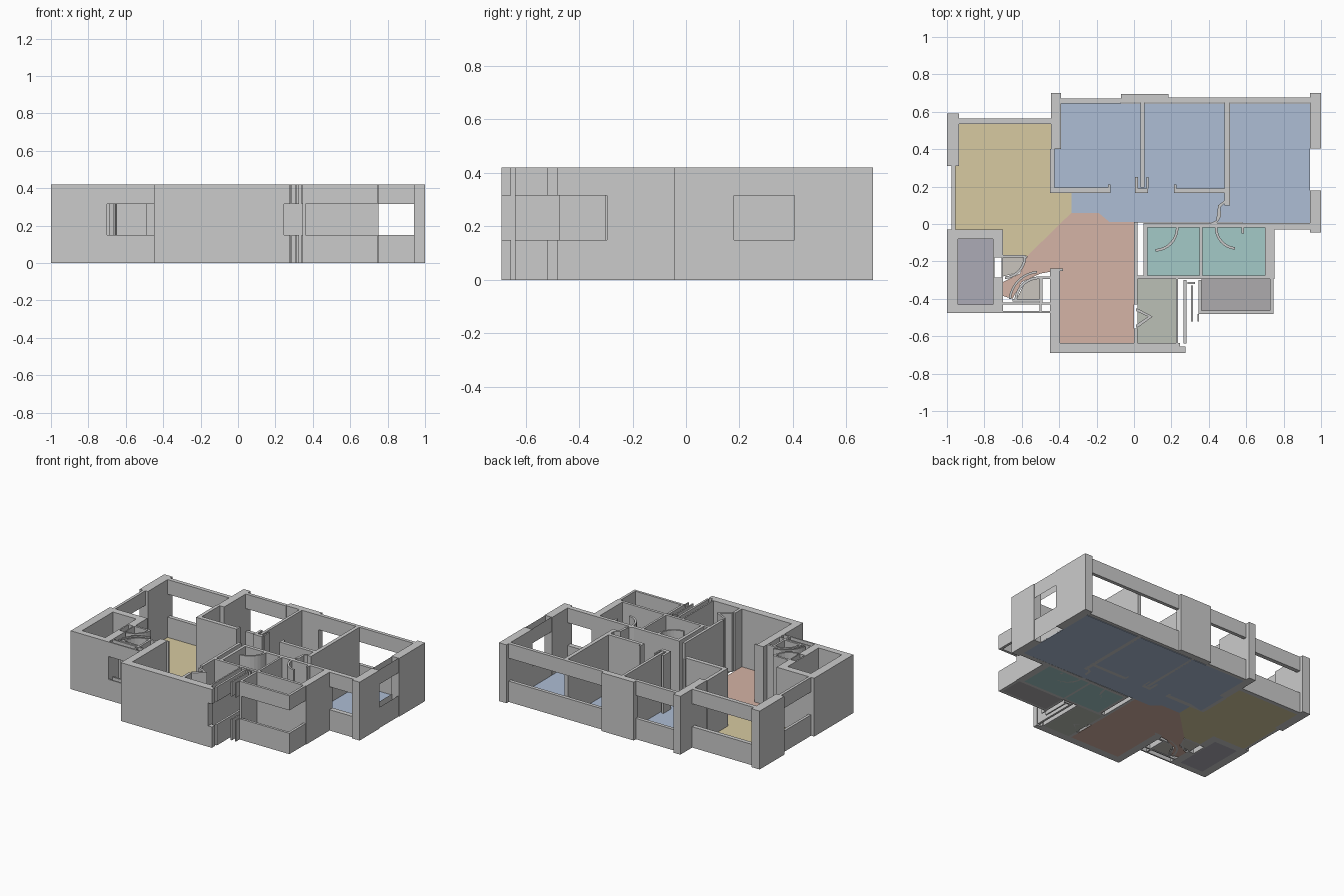
import bpy, bmesh
from math import sin, cos, radians

H, SILL, HEAD = 0.42, 0.15, 0.315   # wall height, window bottom and top


def prism(bm, pts, z0, z1, caps=True):
    """Extrude a plan outline between two heights."""
    lo = [bm.verts.new((x, y, z0)) for x, y in pts]
    hi = [bm.verts.new((x, y, z1)) for x, y in pts]
    n = len(pts)
    for i in range(n):
        j = (i + 1) % n
        bm.faces.new((lo[i], lo[j], hi[j], hi[i]))
    if caps:
        bm.faces.new(lo[::-1])
        bm.faces.new(hi)


def rect(x0, y0, x1, y1):
    return [(x0, y0), (x1, y0), (x1, y1), (x0, y1)]


def finish(name, bm, color=None):
    bmesh.ops.recalc_face_normals(bm, faces=bm.faces)
    me = bpy.data.meshes.new(name)
    bm.to_mesh(me)
    bm.free()
    ob = bpy.data.objects.new(name, me)
    bpy.context.collection.objects.link(ob)
    if color:
        mat = bpy.data.materials.new(name + "_color")
        mat.diffuse_color = [(c / 255) ** 2.2 for c in color] + [1]
        me.materials.append(mat)
    return ob


def walls(name, boxes, caps=True):
    bm = bmesh.new()
    for b in boxes:
        prism(bm, rect(*b), 0, H, caps)
    finish(name, bm)


def windows(name, boxes, caps=True):
    bm = bmesh.new()
    for b in boxes:
        prism(bm, rect(*b), 0, SILL, caps)
        prism(bm, rect(*b), HEAD, H, caps)
    finish(name, bm)


def arc_door(name, cx, cy, r, a0, a1, t=0.014, n=8):
    """Curved door sweep, full height."""
    ang = [radians(a0 + (a1 - a0) * i / n) for i in range(n + 1)]
    pts = [(cx + r * cos(a), cy + r * sin(a)) for a in ang]
    pts += [(cx + (r - t) * cos(a), cy + (r - t) * sin(a)) for a in ang[::-1]]
    bm = bmesh.new()
    prism(bm, pts, 0, H)
    finish(name, bm)


def floor(name, pts, color):
    bm = bmesh.new()
    prism(bm, pts, 0, 0.004)
    finish(name, bm, color)


# Thick outer walls and piers
walls("outer_walls", [
    (-1, 0.31, -0.935, 0.59), (-0.445, 0.40, -0.39, 0.70),
    (-0.07, 0.65, 0.185, 0.695), (0.94, 0.405, 1, 0.70), (0.94, -0.045, 1, 0.18),
    (-0.45, -0.69, -0.395, -0.245), (-0.395, -0.69, 0.245, -0.635),
    (0.70, -0.295, 0.75, -0.005)])

# Store room block at the left
walls("store_walls", [
    (-1, -0.475, -0.94, -0.03), (-0.94, -0.08, -0.70, -0.03),
    (-0.94, -0.475, -0.70, -0.43), (-0.755, -0.18, -0.70, -0.08),
    (-0.755, -0.43, -0.70, -0.285), (-0.755, -0.285, -0.745, -0.18),
    (-0.708, -0.285, -0.70, -0.18)])

# Thin partitions between rooms
walls("partitions", [
    (-0.45, 0.165, -0.425, 0.40), (-0.425, 0.165, -0.13, 0.195),
    (-0.138, 0.165, -0.126, 0.21),
    (0.035, 0.195, 0.055, 0.65), (0.005, 0.165, 0.075, 0.19),
    (0.005, 0.19, 0.022, 0.25), (0.068, 0.19, 0.078, 0.25),
    (0.22, 0.165, 0.49, 0.19), (0.215, 0.165, 0.228, 0.21),
    (0.485, 0.10, 0.512, 0.65),
    (0.00, -0.43, 0.02, 0.01), (0.00, -0.635, 0.02, -0.56),
    (0.05, -0.275, 0.072, 0), (0.02, -0.295, 0.70, -0.275),
    (0.05, -0.02, 0.75, 0.005), (0.35, -0.275, 0.365, -0.02),
    (0.345, -0.30, 0.362, -0.475), (0.575, -0.05, 0.588, -0.02),
    (0.225, -0.635, 0.235, -0.295)])

# Window walls: low sill band and upper lintel band
windows("window_walls", [
    (-0.935, 0.535, -0.445, 0.565), (-0.975, -0.03, -0.955, 0.31),
    (-0.39, 0.645, -0.07, 0.67), (0.185, 0.65, 0.94, 0.675),
    (0.75, -0.03, 0.94, 0.005)])
windows("balcony_parapet", [
    (0.345, -0.48, 0.74, -0.462), (0.727, -0.48, 0.745, -0.295)])
windows("entry_slats", [
    (0.245, -0.69, 0.275, -0.655), (0.265, -0.64, 0.28, -0.30),
    (0.285, -0.32, 0.325, -0.31), (0.305, -0.52, 0.315, -0.33),
    (0.34, -0.52, 0.348, -0.48)])

# Hollow window sections, open above and below
windows("side_window", [(0.945, 0.18, 0.995, 0.405)], caps=False)
windows("bath_window", [(-0.70, -0.475, -0.45, -0.465), (-0.70, -0.43, -0.45, -0.42),
                        (-0.505, -0.475, -0.495, -0.42)])

# Wash room nook
walls("nook_walls", [
    (-0.70, -0.18, -0.58, -0.165), (-0.65, -0.415, -0.50, -0.402),
    (-0.505, -0.42, -0.49, -0.285), (-0.51, -0.295, -0.45, -0.28),
    (-0.45, -0.25, -0.38, -0.238)])

# Curved door sweeps
arc_door("nook_door_upper", -0.70, -0.17, 0.125, 0, -85)
arc_door("nook_door_lower", -0.505, -0.415, 0.135, 92, 178)
arc_door("nook_door_inner", -0.505, -0.415, 0.165, 95, 175, 0.012)
arc_door("bath_door_left", 0.11, -0.02, 0.128, 0, -88)
arc_door("bath_door_right", 0.55, -0.02, 0.118, 180, 265)

# Folding door of the closet
bm = bmesh.new()
prism(bm, [(0.01, -0.45), (0.025, -0.455), (0.10, -0.495), (0.025, -0.55),
           (0.01, -0.555), (0.01, -0.54), (0.075, -0.495), (0.01, -0.465)], 0, H)
finish("folding_door", bm)

# Crooked hall door
bm = bmesh.new()
prism(bm, [(0.40, 0.0), (0.44, 0.02), (0.45, 0.10), (0.49, 0.13), (0.49, 0.115),
           (0.463, 0.09), (0.465, 0.04), (0.44, 0.0)], 0, H)
finish("hall_door", bm)

# Floors
floor("living_floor", [
    (-0.935, 0.535), (-0.445, 0.535), (-0.445, 0.165), (-0.335, 0.165), (-0.335, 0.06),
    (-0.57, -0.17), (-0.70, -0.17), (-0.70, -0.03), (-0.955, -0.03), (-0.955, 0.31),
    (-0.935, 0.31)], (214, 201, 160))
floor("bedroom_floor", [
    (-0.39, 0.645), (0.94, 0.645), (0.94, 0.005), (-0.13, 0.01), (-0.19, 0.06),
    (-0.335, 0.06), (-0.335, 0.165), (-0.43, 0.165), (-0.43, 0.40), (-0.39, 0.40)],
    (172, 188, 212))
floor("kitchen_floor", [
    (-0.335, 0.06), (-0.19, 0.06), (-0.13, 0.01), (0, 0.01), (0.0, -0.635),
    (-0.395, -0.635), (-0.395, -0.245), (-0.50, -0.265), (-0.60, -0.31), (-0.65, -0.40),
    (-0.70, -0.385), (-0.70, -0.31), (-0.61, -0.265), (-0.57, -0.17)], (212, 178, 164))
for name, box, col in [
        ("bath_floor_left", (0.072, -0.275, 0.35, -0.02), (162, 200, 198)),
        ("bath_floor_right", (0.365, -0.275, 0.70, -0.02), (162, 200, 198)),
        ("store_floor", (-0.94, -0.43, -0.755, -0.08), (171, 169, 180)),
        ("closet_floor", (0.02, -0.635, 0.225, -0.295), (186, 190, 180)),
        ("balcony_floor", (0.362, -0.462, 0.727, -0.295), (172, 170, 172))]:
    floor(name, rect(*box), col)
floor("nook_floor_upper", [(-0.70, -0.18), (-0.58, -0.18), (-0.62, -0.26), (-0.70, -0.28)],
      (200, 196, 188))
floor("nook_floor_lower", [(-0.505, -0.405), (-0.505, -0.29), (-0.58, -0.31), (-0.63, -0.405)],
      (200, 196, 188))
